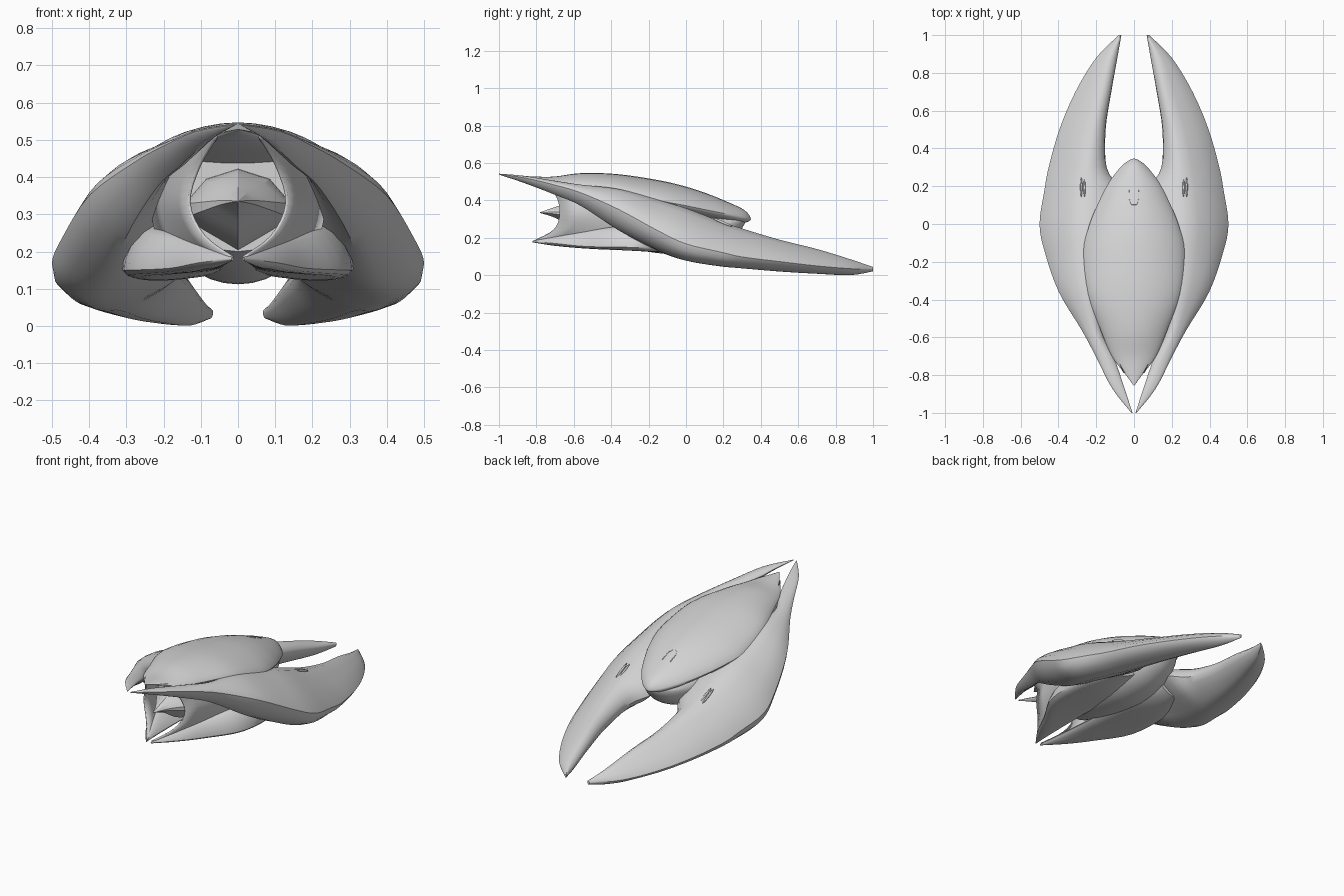
import bpy, bmesh, math
from mathutils import Vector

grey = bpy.data.materials.new("light_grey")
grey.diffuse_color = (0.66, 0.66, 0.66, 1)


def spline(a, b, c, d, t):
    return 0.5 * (2 * b + (c - a) * t + (2 * a - 5 * b + 4 * c - d) * t * t
                  + (3 * b - a - 3 * c + d) * t ** 3)


def smooth_path(pts, steps, closed=False):
    n, out = len(pts), []
    for i in range(n if closed else n - 1):
        k = [(i + j) % n if closed else min(max(i + j, 0), n - 1) for j in (-1, 0, 1, 2)]
        out += [spline(*[pts[j] for j in k], s / steps) for s in range(steps)]
    return out if closed else out + [pts[-1]]


def finish(name, bm, mirror=False, angle=40):
    bmesh.ops.remove_doubles(bm, verts=bm.verts, dist=0.0004)
    bmesh.ops.recalc_face_normals(bm, faces=bm.faces)
    me = bpy.data.meshes.new(name)
    bm.to_mesh(me)
    bm.free()
    me.materials.append(grey)
    ob = bpy.data.objects.new(name, me)
    bpy.context.collection.objects.link(ob)
    bpy.ops.object.select_all(action='DESELECT')
    ob.select_set(True)
    bpy.context.view_layer.objects.active = ob
    bpy.ops.object.shade_smooth_by_angle(angle=math.radians(angle))
    if mirror:
        ob.modifiers.new("mirror", 'MIRROR').use_mirror_merge = False
    return ob


def loft(name, rings, steps=4, mirror=False, angle=40):
    # skin closed rings of equal size, smoothed lengthwise
    columns = [smooth_path(list(c), steps) for c in zip(*rings)]
    bm = bmesh.new()
    grid = [[bm.verts.new(p) for p in col] for col in columns]
    n, m = len(grid), len(grid[0])
    for i in range(n):
        for j in range(m - 1):
            bm.faces.new((grid[i][j], grid[(i + 1) % n][j],
                          grid[(i + 1) % n][j + 1], grid[i][j + 1]))
    for j in (0, m - 1):
        bm.faces.new([col[j] for col in grid])
    return finish(name, bm, mirror, angle)


def blade_rings(table, round_steps=4):
    # each row: y, then x/z of inner edge, crest, outer edge and belly
    return [smooth_path([Vector((r[k], r[0], r[k + 1])) for k in (1, 3, 5, 7)],
                        round_steps, True) for r in table]


# swept side wings, from the high tail tips to the low front prongs
wing = [
    (-1.00, .008, .541, .010, .543, .013, .540, .010, .538),
    (-.87, .050, .522, .080, .532, .116, .522, .085, .495),
    (-.70, .108, .480, .150, .505, .203, .482, .155, .430),
    (-.56, .170, .445, .212, .484, .278, .440, .220, .370),
    (-.36, .160, .400, .255, .461, .398, .352, .300, .240),
    (-.15, .100, .330, .275, .403, .472, .238, .330, .130),
    (.00, .080, .270, .280, .358, .500, .168, .360, .078),
    (.18, .080, .200, .265, .290, .474, .125, .340, .048),
    (.30, .145, .165, .255, .250, .452, .098, .300, .037),
    (.50, .150, .125, .225, .190, .395, .073, .255, .020),
    (.70, .120, .090, .175, .140, .310, .050, .195, .008),
    (.88, .088, .055, .130, .085, .200, .035, .130, .001),
    (1.0, .067, .034, .070, .044, .080, .032, .072, .021),
]
loft("side_wing", blade_rings(wing), mirror=True)

# lower fins, pointed at the rear and merging into the wings
fin = [
    (-.82, .013, .180, .015, .184, .018, .180, .015, .176),
    (-.70, .022, .178, .065, .210, .105, .170, .060, .157),
    (-.55, .030, .172, .130, .238, .185, .155, .110, .146),
    (-.35, .035, .165, .215, .264, .295, .150, .180, .136),
    (-.08, .040, .160, .240, .280, .305, .150, .200, .122),
    (.12, .080, .190, .180, .240, .250, .160, .180, .130),
]
loft("lower_fin", blade_rings(fin), mirror=True, angle=50)


def hull_ring(y, w, rim, top, depth, power):
    pts = []
    for i in range(28):
        a = 2 * math.pi * i / 28
        s = math.sin(a)
        z = rim + (top - rim) * s ** power if s >= 0 else rim + depth * s
        pts.append(Vector((w * math.cos(a), y, z)))
    return pts


# domed upper hull with a thin overhanging rim, flush with the wings at mid length
dome = [
    (-.855, .002, .528, .530, .002), (-.79, .050, .515, .527, .010),
    (-.70, .117, .492, .528, .015), (-.56, .177, .478, .546, .030),
    (-.37, .243, .462, .541, .050), (-.15, .268, .402, .509, .060),
    (.00, .235, .372, .474, .050), (.12, .185, .347, .434, .045),
    (.22, .133, .327, .393, .040), (.30, .072, .310, .356, .030),
    (.335, .030, .303, .326, .015), (.347, .002, .300, .302, .002),
]
loft("upper_hull", [hull_ring(*r, 1.5) for r in dome])

# rounded belly under the hull
belly = [
    (-.50, .165, .350, .510, .150), (-.36, .180, .300, .470, .145),
    (-.20, .170, .270, .400, .145), (-.05, .170, .250, .360, .138),
    (.10, .150, .260, .340, .130), (.22, .110, .275, .320, .095),
    (.29, .060, .290, .315, .050), (.325, .004, .300, .304, .004),
]
loft("belly", [hull_ring(*r, 1) for r in belly])

# faceted engine pod with a rear spike
pod = []
for y, w, low, mid, high in [(-.78, .002, .333, .335, .337), (-.69, .045, .303, .332, .368),
                             (-.58, .115, .235, .318, .405), (-.48, .145, .200, .312, .424),
                             (-.34, .130, .200, .312, .420)]:
    up, down = high - mid, mid - low
    pod.append([Vector((x * w, y, z)) for x, z in (
        (0, high), (.6, mid + .75 * up), (1, mid + .15 * up), (1, mid - .2 * down),
        (.65, mid - .5 * down), (0, low), (-.65, mid - .5 * down),
        (-1, mid - .2 * down), (-1, mid + .15 * up), (-.6, mid + .75 * up))])
loft("engine_pod", pod, steps=3, angle=30)

# inner struts with a concave trailing edge, joining hull and fins
trail = smooth_path([Vector(p) for p in ((.055, -.79, .518), (.108, -.70, .430),
                                         (.135, -.675, .330), (.095, -.710, .240),
                                         (.017, -.815, .182))], 4)
lead = smooth_path([Vector(p) for p in ((.235, -.37, .460), (.240, -.34, .390),
                                        (.235, -.34, .320), (.225, -.34, .260),
                                        (.200, -.36, .200))], 4)
bm = bmesh.new()
rows = [[bm.verts.new(a.lerp(b, k / 4)) for k in range(5)] for a, b in zip(trail, lead)]
for r, q in zip(rows, rows[1:]):
    for k in range(4):
        bm.faces.new((r[k], r[k + 1], q[k + 1], q[k]))
strut = finish("inner_strut", bm, mirror=True)
strut.modifiers.new("thickness", 'SOLIDIFY').thickness = 0.008

# slim vent ribs on the wings
bm = bmesh.new()
for x in (.262, .279):
    made = bmesh.ops.create_uvsphere(bm, u_segments=10, v_segments=8, radius=1)
    for v in made["verts"]:
        v.co = Vector((x + .006 * v.co.x, .195 + .052 * v.co.y,
                       .283 - .022 * v.co.y + .008 * v.co.z))
finish("wing_vent", bm, mirror=True)

# small U-shaped ridge on the hull nose
bm = bmesh.new()
path = [(-.027, .18), (-.026, .13), (-.014, .102), (.014, .102), (.026, .13), (.027, .18)]
inner = [(x * .88, y + (.003 if y < .12 else 0)) for x, y in path]
lines = [[bm.verts.new((x, y, .434 - .39 * (y - .12))) for x, y in p]
         for p in (path, inner)]
for i in range(5):
    bm.faces.new((lines[0][i], lines[0][i + 1], lines[1][i + 1], lines[1][i]))
ridge = finish("nose_ridge", bm)
ridge.modifiers.new("thickness", 'SOLIDIFY').thickness = 0.004
